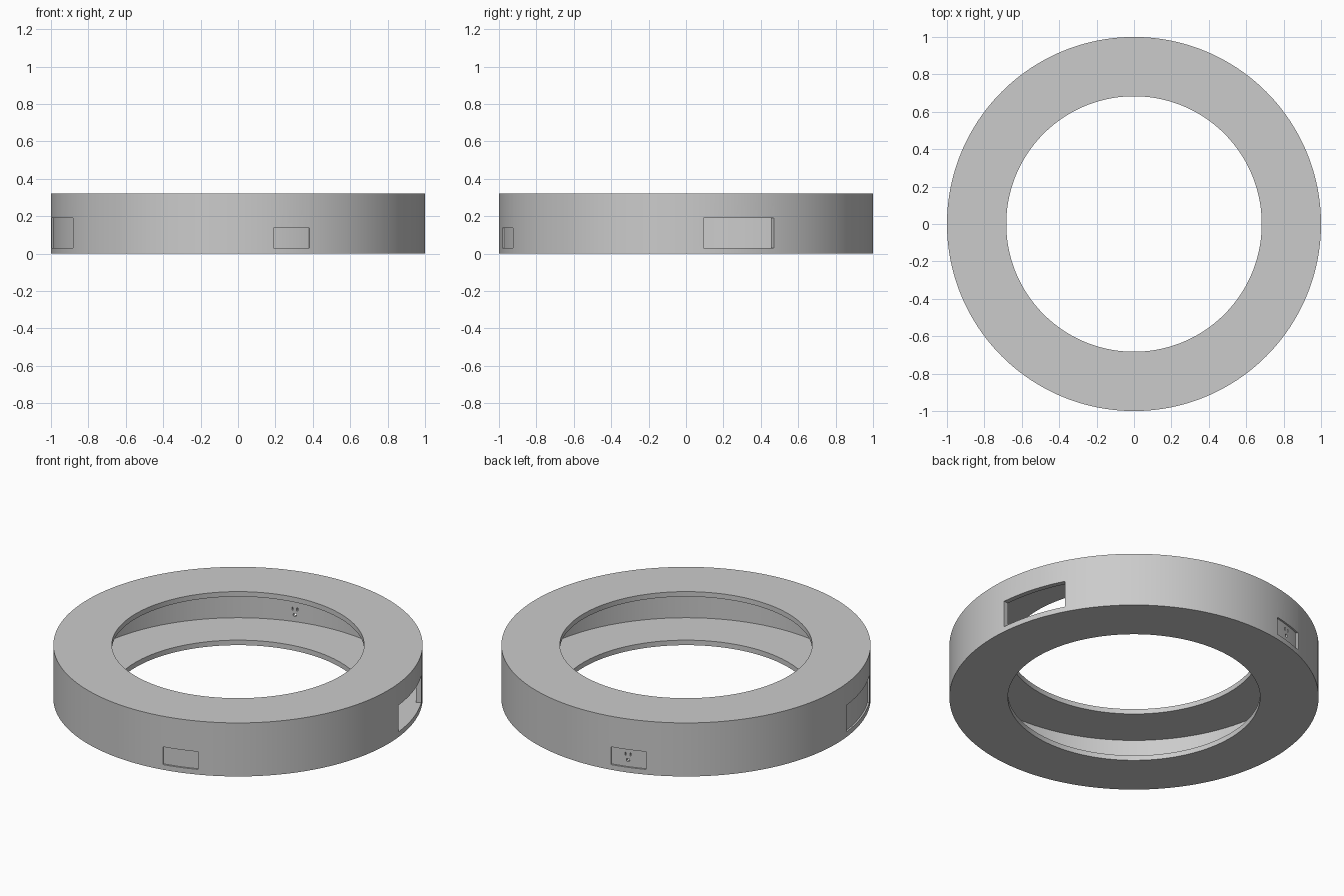
import bpy, bmesh
from math import sin, cos, radians, pi
from mathutils import Matrix, Vector

if "Cube" in bpy.data.objects:
    bpy.data.objects.remove(bpy.data.objects["Cube"])

SEG = 192
R_OUT, R_IN, H, T = 1.0, 0.683, 0.32, 0.03


def make_object(name, bm):
    bmesh.ops.recalc_face_normals(bm, faces=bm.faces)
    mesh = bpy.data.meshes.new(name)
    bm.to_mesh(mesh)
    bm.free()
    obj = bpy.data.objects.new(name, mesh)
    bpy.context.collection.objects.link(obj)
    return obj


def revolve(name, profile, start, end, steps):
    """Sweep a closed (radius, z) profile around z; angles in degrees."""
    bm = bmesh.new()
    full = abs(end - start) >= 360
    rings = []
    for i in range(steps if full else steps + 1):
        a = radians(start + (end - start) * i / steps)
        rings.append([bm.verts.new((r * cos(a), r * sin(a), z)) for r, z in profile])
    n = len(profile)
    for i in range(steps):
        p, q = rings[i], rings[(i + 1) % len(rings)]
        for k in range(n):
            bm.faces.new((p[k], q[k], q[(k + 1) % n], p[(k + 1) % n]))
    if not full:
        bm.faces.new(rings[0])
        bm.faces.new(rings[-1])
    return make_object(name, bm)


def sector(name, r0, r1, z0, z1, a0, a1):
    return revolve(name, [(r0, z0), (r1, z0), (r1, z1), (r0, z1)], a0, a1, 16)


# Hollow ring housing: floor, outer wall and top plate, open towards the hole
housing = revolve("ring_housing", [
    (R_IN, 0), (R_OUT, 0), (R_OUT, H), (R_IN, H),
    (R_IN, H - T), (R_OUT - T, H - T), (R_OUT - T, T), (R_IN, T)], 0, 360, SEG)

# Open window on the right, shallow panel recesses on the left, front and back
cutters = [
    sector("window_cutter", 0.9, 1.1, T + 0.001, 0.19, 5.3, 28),
    sector("left_panel_cutter", 0.99, 1.1, T + 0.001, 0.19, 185.3, 208),
    sector("front_panel_cutter", 0.99, 1.1, T + 0.001, 0.137, -79, -67.5),
    sector("back_panel_cutter", 0.99, 1.1, T + 0.001, 0.137, 101, 112.5),
]

# Socket holes in the back panel: two slots above a round hole
mid = 106.5
for side in (-1, 1):
    c = mid + side * 0.8
    cutters.append(sector("slot_cutter", 0.93, 1.1, 0.096, 0.114, c - 0.2, c + 0.2))
a = radians(mid)
bm = bmesh.new()
bmesh.ops.create_cone(
    bm, cap_ends=True, segments=20, radius1=0.01, radius2=0.01, depth=0.16,
    matrix=Matrix.Translation((cos(a), sin(a), 0.07))
    @ Vector((cos(a), sin(a), 0)).to_track_quat('Z', 'Y').to_matrix().to_4x4())
cutters.append(make_object("round_hole_cutter", bm))

bpy.context.view_layer.objects.active = housing
housing.select_set(True)
for cutter in cutters:
    cutter.hide_render = True
    mod = housing.modifiers.new("cut", 'BOOLEAN')
    mod.operation = 'DIFFERENCE'
    mod.solver = 'EXACT'
    mod.object = cutter
    bpy.ops.object.modifier_apply(modifier=mod.name)
    bpy.data.objects.remove(cutter, do_unlink=True)

bpy.ops.object.shade_smooth_by_angle(angle=radians(30))
